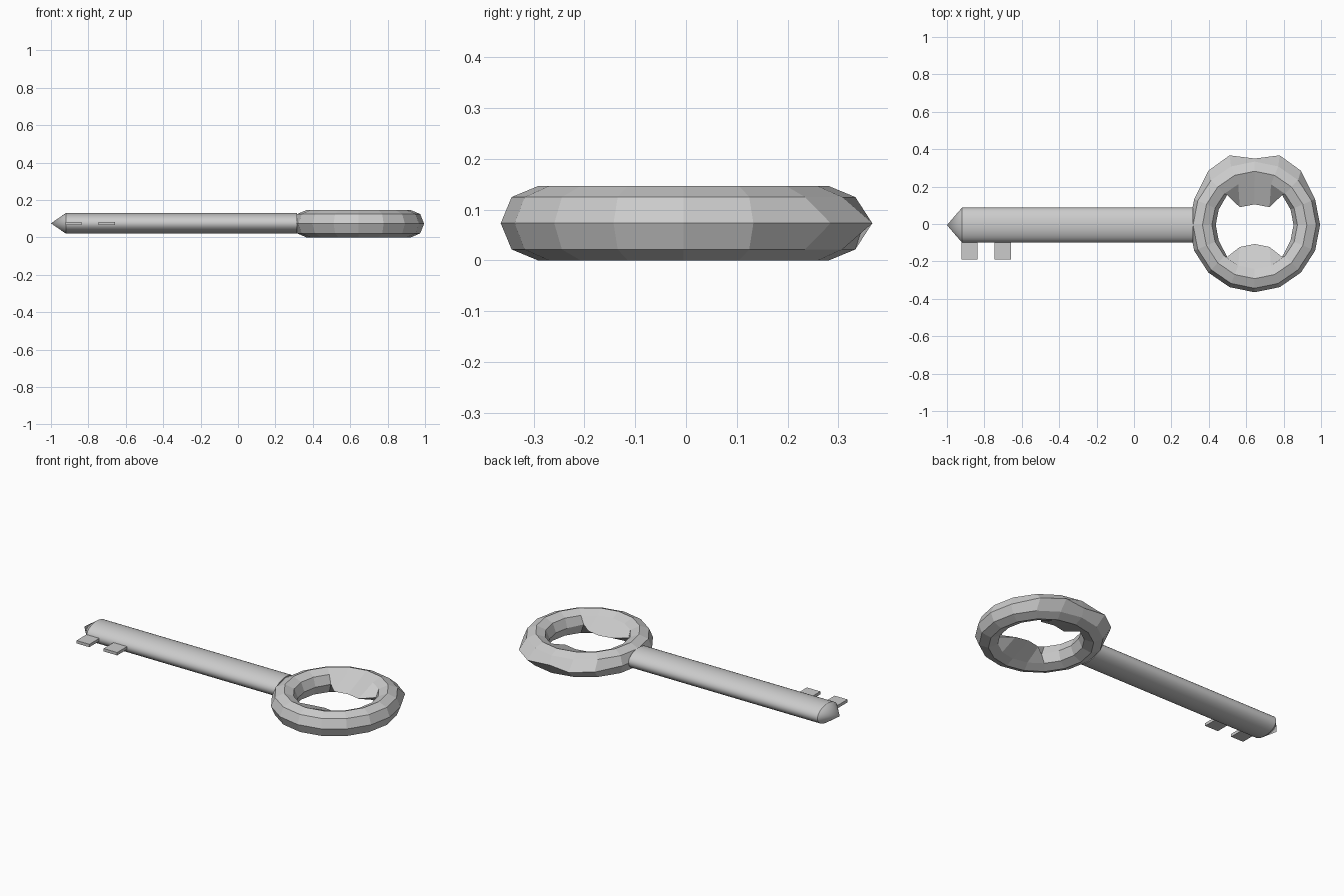
import bpy, bmesh
from math import cos, sin, pi

if "Cube" in bpy.data.objects:
    bpy.data.objects.remove(bpy.data.objects["Cube"])

def make(name, bm):
    bmesh.ops.recalc_face_normals(bm, faces=bm.faces)
    me = bpy.data.meshes.new(name)
    bm.to_mesh(me)
    bm.free()
    ob = bpy.data.objects.new(name, me)
    bpy.context.collection.objects.link(ob)
    return ob

# Bow: 16 x 8 faceted ring with a few equator points pulled in or out
N, M = 16, 8
CX, CY, CZ, R, r = 0.645, -0.005, 0.073, 0.287, 0.073
SX = 0.972
inner_y = {2: 0.155, 3: 0.09, 4: 0.105, 5: 0.09, 6: 0.155,
           10: -0.176, 11: -0.123, 12: -0.107, 13: -0.123, 14: -0.176}
outer_y = {2: 0.285, 3: 0.367, 4: 0.35, 5: 0.367, 6: 0.285}
bm = bmesh.new()
ring = []
for i in range(N):
    a = 2 * pi * i / N
    col = []
    for j in range(M):
        b = 2 * pi * j / M
        d = R + r * cos(b)
        y = CY + d * sin(a)
        if j == 0:
            y = outer_y.get(i, y)
        elif j == M // 2:
            y = inner_y.get(i, y)
        col.append(bm.verts.new((CX + SX * d * cos(a), y, CZ + r * sin(b))))
    ring.append(col)
for i in range(N):
    for j in range(M):
        p, q, k = ring[i], ring[(i + 1) % N], (j + 1) % M
        bm.faces.new((p[j], q[j], q[k], p[k]))
make("bow_ring", bm)

# Shaft: flattened round bar with a pointed tip
bm = bmesh.new()
S = 32
ends = [[bm.verts.new((x, -0.006 + 0.093 * cos(2 * pi * i / S),
                       0.075 + 0.055 * sin(2 * pi * i / S))) for i in range(S)]
        for x in (-0.92, 0.315)]
tip = bm.verts.new((-1.0, -0.006, 0.075))
for i in range(S):
    k = (i + 1) % S
    bm.faces.new((ends[0][i], ends[0][k], ends[1][k], ends[1][i]))
    bm.faces.new((tip, ends[0][k], ends[0][i]))
bm.faces.new(ends[1])
shaft = make("shaft", bm)
bpy.context.view_layer.objects.active = shaft
shaft.select_set(True)
bpy.ops.object.shade_smooth_by_angle(angle=0.5)

# Teeth: two thin plates on the front side
for n, (x0, x1) in enumerate(((-0.922, -0.838), (-0.745, -0.657))):
    bm = bmesh.new()
    bmesh.ops.create_cube(bm, size=1)
    for v in bm.verts:
        v.co = ((x0 + x1) / 2 + v.co.x * (x1 - x0), -0.115 + v.co.y * 0.15,
                0.075 + v.co.z * 0.017)
    make("tooth_%d" % (n + 1), bm)
